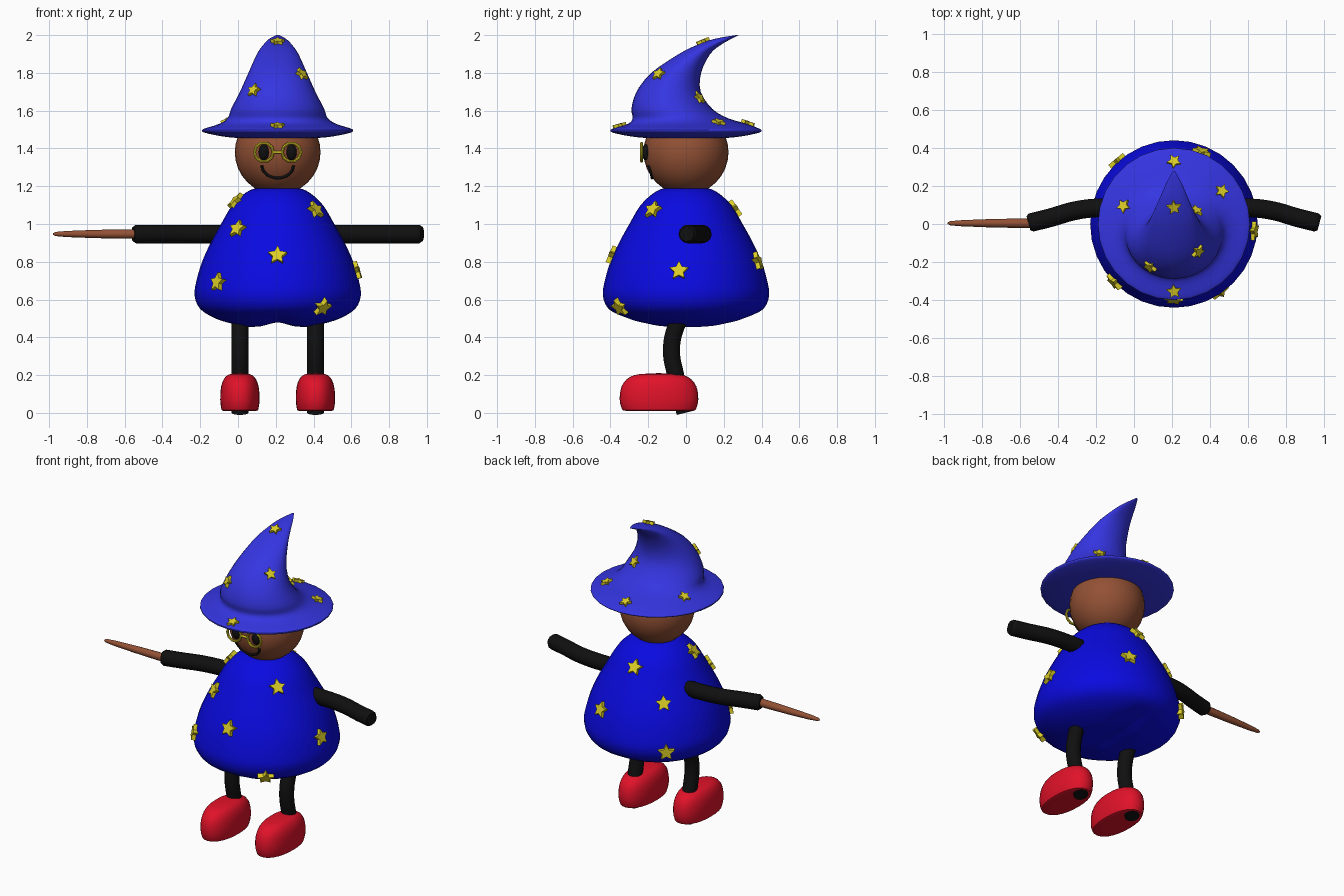
import bpy, bmesh, math
from mathutils import Vector, Matrix
from mathutils.bvhtree import BVHTree

if "Cube" in bpy.data.objects:
    bpy.data.objects.remove(bpy.data.objects["Cube"])

CX = 0.21  # the figure stands right of centre because of the wand


def material(name, rgb):
    m = bpy.data.materials.new(name)
    m.diffuse_color = (*rgb, 1)
    m.use_nodes = True
    m.node_tree.nodes["Principled BSDF"].inputs["Base Color"].default_value = m.diffuse_color
    return m


ROBE = material("robe blue", (0.003, 0.003, 0.75))
HAT = material("hat blue", (0.035, 0.035, 0.75))
SKIN = material("brown", (0.29, 0.082, 0.035))
BLACK = material("black", (0.005, 0.005, 0.005))
RED = material("red", (0.75, 0.006, 0.022))
GOLD = material("yellow", (0.72, 0.62, 0.02))


def finish(name, bm, mat):
    bmesh.ops.recalc_face_normals(bm, faces=bm.faces)
    me = bpy.data.meshes.new(name)
    bm.to_mesh(me)
    ob = bpy.data.objects.new(name, me)
    bpy.context.collection.objects.link(ob)
    me.materials.append(mat)
    return ob


def smooth_rows(rows, steps=3):
    """Catmull-Rom interpolation of a short list of tuples."""
    out = []
    for i in range(len(rows) - 1):
        p = [rows[max(i - 1, 0)], rows[i], rows[i + 1], rows[min(i + 2, len(rows) - 1)]]
        for s in range(steps):
            t = s / steps
            out.append([0.5 * (2 * b + (c - a) * t + (2 * a - 5 * b + 4 * c - d) * t * t
                               + (3 * b - a - 3 * c + d) * t ** 3) for a, b, c, d in zip(*p)])
    return out + [list(rows[-1])]


def loft(name, rings, mat):
    """Skin a stack of point rings and return the object and its search tree."""
    bm = bmesh.new()
    loops = [[bm.verts.new(p) for p in ring] for ring in rings]
    n = len(loops[0])
    for a, b in zip(loops, loops[1:]):
        for i in range(n):
            bm.faces.new((a[i], a[(i + 1) % n], b[(i + 1) % n], b[i]))
    bm.faces.new(loops[0])
    bm.faces.new(loops[-1])
    ob = finish(name, bm, mat)
    tree = BVHTree.FromBMesh(bm)
    bm.free()
    return ob, tree


def tube(name, pts, radius, mat, taper=None):
    cu = bpy.data.curves.new(name, 'CURVE')
    cu.dimensions = '3D'
    cu.bevel_depth = radius
    cu.bevel_resolution = 4
    cu.resolution_u = 6
    cu.use_fill_caps = True
    sp = cu.splines.new('BEZIER')
    sp.bezier_points.add(len(pts) - 1)
    for i, (bp, p) in enumerate(zip(sp.bezier_points, pts)):
        bp.co = p
        bp.handle_left_type = bp.handle_right_type = 'AUTO'
        bp.radius = taper[i] if taper else 1
    ob = bpy.data.objects.new(name, cu)
    bpy.context.collection.objects.link(ob)
    cu.materials.append(mat)
    bpy.ops.object.select_all(action='DESELECT')
    ob.select_set(True)
    bpy.context.view_layer.objects.active = ob
    bpy.ops.object.convert(target='MESH')


def ellipsoid(name, centre, size, mat, seg=32):
    bm = bmesh.new()
    bmesh.ops.create_uvsphere(bm, u_segments=seg, v_segments=seg // 2, radius=1,
                              matrix=Matrix.Translation(centre) @ Matrix.Diagonal((*size, 1)))
    finish(name, bm, mat)
    bm.free()


def star(name, tree, point, r):
    """Extruded five-point star laid on the nearest spot of a surface."""
    loc, nor, _, _ = tree.find_nearest(Vector(point))
    side = Vector((0, 0, 1)).cross(nor).normalized()
    up = nor.cross(side)
    bm = bmesh.new()
    layers = []
    for h in (-0.4 * r, 0.4 * r):
        ring = []
        for i in range(10):
            a, q = math.pi * i / 5, r if i % 2 == 0 else r * 0.5
            ring.append(bm.verts.new(loc + nor * h + side * q * math.sin(a) + up * q * math.cos(a)))
        layers.append(ring)
        bm.faces.new(ring)
    for i in range(10):
        j = (i + 1) % 10
        bm.faces.new((layers[0][i], layers[0][j], layers[1][j], layers[1][i]))
    finish(name, bm, GOLD)
    bm.free()


def circle(n):
    return [(math.cos(2 * math.pi * i / n), math.sin(2 * math.pi * i / n)) for i in range(n)]


# robe: bell shape with a shallow groove between the legs
profile = [(.455, .02), (.455, .15), (.472, .24), (.5, .33), (.55, .41), (.62, .44), (.7, .43),
           (.8, .4), (.9, .355), (1.0, .3), (1.1, .24), (1.165, .17), (1.19, .11), (1.192, .02)]
rings = []
for z, r in smooth_rows(profile):
    g = 0.025 * max(0, min(1, (0.54 - z) / 0.06))
    rings.append([(CX + r * c, r * s, z + g * math.exp(-(r * c / 0.07) ** 2)) for c, s in circle(32)])
robe, robe_tree = loft("robe", rings, ROBE)

# hat: brim and backward-curling cone, rows are z, y centre, x radius, y radius
rows = [(1.455, 0, .02, .02), (1.455, 0, .2, .2), (1.465, 0, .3, .3), (1.483, 0, .385, .385),
        (1.495, 0, .4, .4), (1.506, 0, .385, .385), (1.53, .008, .31, .315), (1.56, -.03, .265, .252),
        (1.61, -.075, .246, .214), (1.7, -.092, .2, .17), (1.8, -.052, .155, .132),
        (1.9, .045, .11, .083), (1.95, .125, .075, .062), (1.98, .195, .045, .045), (2.0, .272, .008, .008)]
rings = [[(CX + rx * c, y + ry * s, z) for c, s in circle(28)] for z, y, rx, ry in smooth_rows(rows)]
hat, hat_tree = loft("hat", rings, HAT)

# stars on the robe: azimuth from the front, height
for az, z in [(0, .83), (319, .97), (314, .69), (49, 1.07), (34, .565), (285, 1.115),
              (85, .75), (184, 1.075), (159, .8), (221, .9), (222, .62)]:
    r = next(r1 + (r0 - r1) * (z1 - z) / (z1 - z0)
             for (z0, r0), (z1, r1) in zip(profile[1:], profile[2:]) if z0 <= z <= z1)
    a = math.radians(az)
    star("robe_star", robe_tree, (CX + r * math.sin(a), -r * math.cos(a), z), 0.052)

# stars on the hat
for dx, y, z in [(0, .33, 1.535), (.255, .175, 1.55), (-.265, .095, 1.55), (0, .09, 1.96),
                 (.125, .085, 1.68), (.135, -.15, 1.8), (-.135, -.235, 1.715), (0, -.355, 1.525)]:
    star("hat_star", hat_tree, (CX + dx, y, z), 0.039)

# head
ellipsoid("head", (CX, 0, 1.38), (.227, .225, .225), SKIN)

# eyes, glasses and smile
for s in (-1, 1):
    x = CX + s * 0.073
    ellipsoid("eye", (x, -.213, 1.38), (.028, .022, .042), BLACK, 16)
    bpy.ops.mesh.primitive_torus_add(location=(x, -.235, 1.38), rotation=(math.pi / 2, 0, 0),
                                     major_radius=.05, minor_radius=.008,
                                     major_segments=10, minor_segments=8)
    rim = bpy.context.object
    rim.name = "glasses_rim"
    rim.data.materials.append(GOLD)
tube("glasses_bridge", [(CX - .026, -.235, 1.38), (CX + .026, -.235, 1.38)], .007, GOLD)
smile = []
for i in range(13):
    t = math.pi * i / 12
    dx, dz = .083 * math.cos(t), -.07 - .066 * math.sin(t)
    smile.append((CX + dx, -math.sqrt(.225 ** 2 - dx * dx - dz * dz), 1.38 + dz))
tube("smile", smile, .008, BLACK)

# arms, legs and shoes, mirrored about the body axis
for s in (-1, 1):
    tube("arm", [(CX + s * x, y, .947) for x, y in
                 [(.2, .085), (.4, .085), (.52, .07), (.65, .033), (.75, .008), (.765, .004)]],
         .049, BLACK, [1, 1, 1, 1, 1, .8])
    x = CX + s * 0.2
    tube("leg", [(x, 0, .55), (x, -.055, .45), (x, -.077, .33), (x, -.055, .2), (x, -.005, .0)],
         .045, BLACK)
    rings = []
    for z, q in smooth_rows([(.01, .1), (.01, .82), (.025, .95), (.07, 1), (.12, .98), (.16, .9),
                             (.19, .74), (.205, .5), (.21, .05)], 2):
        rings.append([(x + .104 * q * math.copysign(abs(c) ** .9, c),
                       -.143 + .208 * q * math.copysign(abs(k) ** .9, k), z) for c, k in circle(28)])
    loft("shoe", rings, RED)

# wand in the left-hand side arm
tube("wand", [(x, .004, .947) for x in (-.52, -.6, -.75, -.9, -.965, -.98)], .025, SKIN,
     [1, 1, .88, .66, .45, .15])

# smooth shading with crisp star and cap edges
bpy.ops.object.select_all(action='SELECT')
bpy.context.view_layer.objects.active = robe
bpy.ops.object.shade_smooth_by_angle(angle=math.radians(40))
